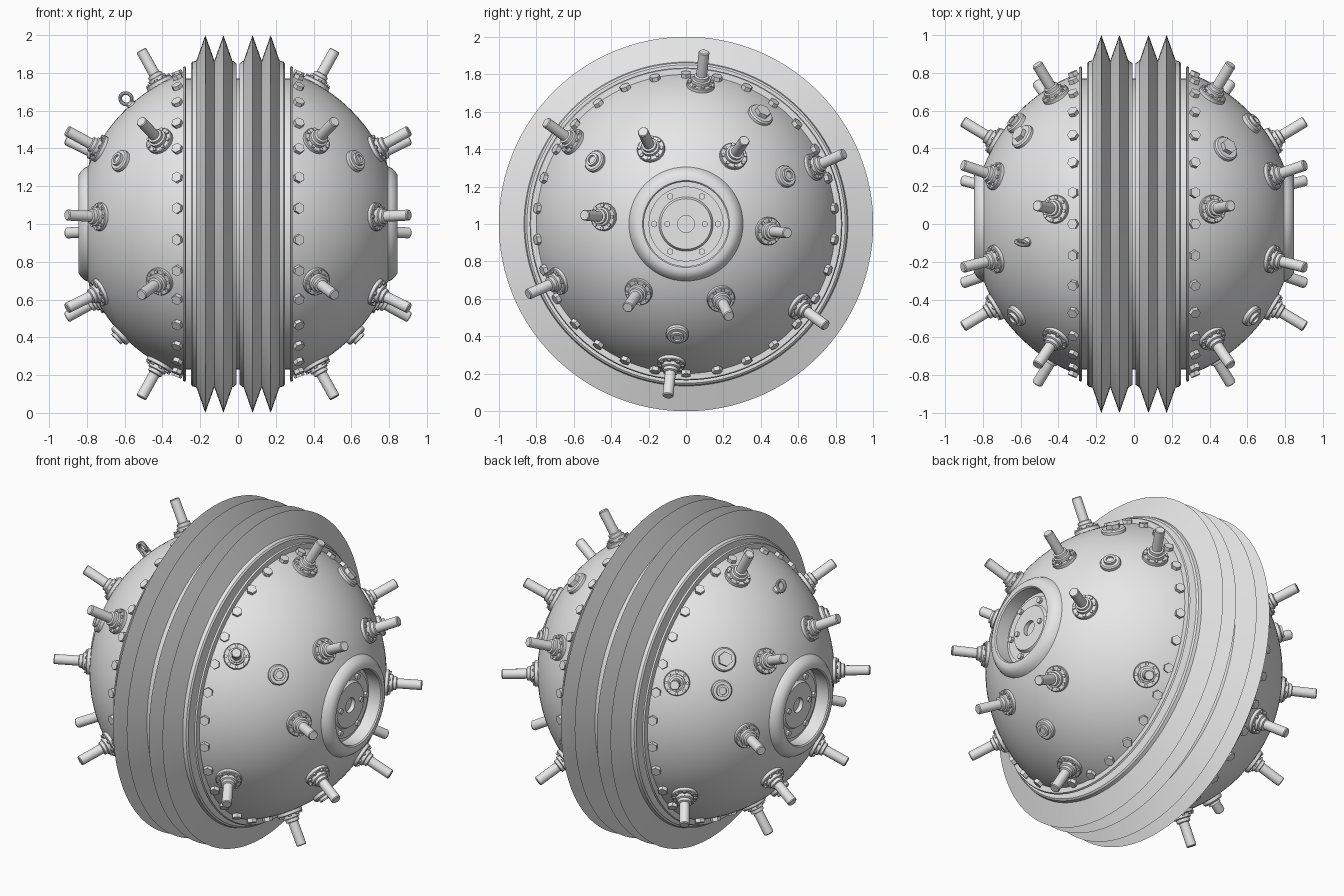
import bpy, bmesh
from math import sin, cos, pi, radians
from mathutils import Vector, Matrix

cube = bpy.data.objects.get("Cube")
if cube:
    bpy.data.objects.remove(cube)

CENTRE = Vector((0, 0, 1))
R = 0.85            # hull radius

steel = bpy.data.materials.new("plain_grey")
steel.use_nodes = True
steel.diffuse_color = (0.8, 0.8, 0.8, 1)
steel.node_tree.nodes["Principled BSDF"].inputs["Base Color"].default_value = (0.8, 0.8, 0.8, 1)


def lathe(bm, profile, steps):
    """Spin (radius, height) points round the local z axis."""
    part = bmesh.new()
    vs = [part.verts.new((r, 0, h)) for r, h in profile]
    es = [part.edges.new(pair) for pair in zip(vs, vs[1:])]
    bmesh.ops.spin(part, geom=vs + es, cent=(0, 0, 0), axis=(0, 0, 1),
                   angle=2 * pi, steps=steps, use_merge=True)
    bmesh.ops.remove_doubles(part, verts=part.verts, dist=1e-5)
    bmesh.ops.recalc_face_normals(part, faces=part.faces)
    tmp = bpy.data.meshes.new("tmp")
    part.to_mesh(tmp)
    part.free()
    bm.from_mesh(tmp)
    bpy.data.meshes.remove(tmp)


def stud(bm, x, y, z0, z1, radius, sides=6):
    """Add a small upright prism."""
    bmesh.ops.create_cone(bm, cap_ends=True, segments=sides, radius1=radius, radius2=radius,
                          depth=z1 - z0, matrix=Matrix.Translation((x, y, (z0 + z1) / 2)))


def stud_circle(bm, count, ring, z0, z1, radius, sides=6):
    for i in range(count):
        a = 2 * pi * i / count
        stud(bm, ring * cos(a), ring * sin(a), z0, z1, radius, sides)


def finish(bm, name):
    for f in bm.faces:
        f.smooth = True
    mesh = bpy.data.meshes.new(name)
    bm.to_mesh(mesh)
    bm.free()
    mesh.set_sharp_from_angle(angle=radians(32))
    mesh.materials.append(steel)
    return mesh


def place(mesh, name, direction):
    """Put a part at the hull centre with its z axis along direction."""
    ob = bpy.data.objects.new(name, mesh)
    ob.matrix_world = Matrix.Translation(CENTRE) @ Vector(direction).to_track_quat('Z', 'Y').to_matrix().to_4x4()
    bpy.context.collection.objects.link(ob)
    return ob


def aim(polar, around, side):
    """Direction at a polar angle from the side axis."""
    p, a = radians(polar), radians(around)
    return (side * cos(p), sin(p) * cos(a), sin(p) * sin(a))


# Half hull: collar, dome, end boss and recess
bm = bmesh.new()
dome = [(R * sin(radians(p)), R * cos(radians(p))) for p in [70 - 49 * i / 20 for i in range(21)]]
lathe(bm, [(0.77, 0.2), (0.77, 0.275), (0.825, 0.275), (0.835, 0.28), (0.83, 0.29)] + dome +
      [(0.297, 0.812), (0.28, 0.832), (0.258, 0.845), (0.232, 0.845), (0.225, 0.838),
       (0.225, 0.755), (0, 0.755)], 96)
hull = finish(bm, "hull_half")

# Recessed hub with a raised cover, bolts and centre socket
bm = bmesh.new()
lathe(bm, [(0.2, 0.75), (0.2, 0.768), (0.145, 0.768), (0.135, 0.785), (0.045, 0.785),
           (0.045, 0.76), (0, 0.76)], 48)
stud_circle(bm, 6, 0.17, 0.765, 0.785, 0.018)
stud_circle(bm, 2, 0.1, 0.78, 0.797, 0.016, 12)
hub = finish(bm, "end_hub")

# Double-ridged bellows
bm = bmesh.new()
lathe(bm, [(0.75, 0.008), (0.85, 0.008), (0.865, 0.03), (1, 0.077), (0.865, 0.125),
           (1, 0.173), (0.865, 0.22), (0.86, 0.24), (0.85, 0.248), (0.75, 0.248)], 128)
bellows = finish(bm, "bellows")

# Core tube closing the gap between the halves
bm = bmesh.new()
lathe(bm, [(0.77, -0.26), (0.77, 0.26)], 96)
place(finish(bm, "core_tube"), "core_tube", (1, 0, 0))

# Rim bolt
bm = bmesh.new()
stud(bm, 0, 0, 0.83, 0.872, 0.029)
bolt = finish(bm, "rim_bolt")

# Contact pin on a bolted, stepped base
bm = bmesh.new()
lathe(bm, [(0.075, 0.83), (0.075, 0.864), (0.071, 0.868), (0.05, 0.868), (0.05, 0.888),
           (0.04, 0.892), (0.04, 0.91), (0.029, 0.914), (0.029, 1.052), (0.025, 1.057),
           (0, 1.057)], 24)
stud_circle(bm, 8, 0.062, 0.865, 0.877, 0.01)
pin = finish(bm, "contact_pin")

# Small round plug with a socket
bm = bmesh.new()
lathe(bm, [(0.06, 0.83), (0.06, 0.866), (0.053, 0.874), (0.036, 0.874), (0.036, 0.89),
           (0.022, 0.89), (0.022, 0.878), (0, 0.878)], 24)
plug = finish(bm, "round_plug")

# Large filler cap with a hexagonal head
bm = bmesh.new()
lathe(bm, [(0.07, 0.83), (0.07, 0.862), (0.062, 0.87), (0, 0.87)], 32)
stud(bm, 0, 0, 0.865, 0.895, 0.042)
cap = finish(bm, "filler_cap")

# Everything repeated on both sides
for side, label in ((1, "left"), (-1, "right")):
    axis = (side, 0, 0)
    place(hull, f"{label}_hull", axis)
    place(hub, f"{label}_hub", axis)
    place(bellows, f"{label}_bellows", axis)
    for i in range(30):
        place(bolt, f"{label}_rim_bolt_{i}", aim(68, 90 + i * 12, side))
    for i in range(6):
        place(pin, f"{label}_outer_pin_{i}", aim(61, 24 + i * 60, side))
        place(pin, f"{label}_inner_pin_{i}", aim(31, 55 + i * 60, side))
    for i in range(3):
        place(plug, f"{label}_plug_{i}", aim(43.5, 25.5 + i * 120, side))

place(cap, "left_filler_cap", (0.5, 0.41, 0.6))
place(cap, "right_filler_cap", (-0.6, 0.47, 0.42))

# Lifting eye: a ring standing on a short foot
bm = bmesh.new()
lathe(bm, [(0.024, 0.84), (0.024, 0.86), (0.012, 0.87), (0, 0.87)], 16)
lifting_dir = Vector((-0.59, -0.1, 0.66))
place(finish(bm, "lifting_eye_foot"), "lifting_eye_foot", lifting_dir)
bm = bmesh.new()
lathe(bm, [(0.032 + 0.01 * cos(a), 0.01 * sin(a)) for a in [2 * pi * i / 10 for i in range(11)]], 24)
eye = place(finish(bm, "lifting_eye"), "lifting_eye", (0.25, 1, 0.35))
eye.location = CENTRE + lifting_dir.normalized() * 0.895
